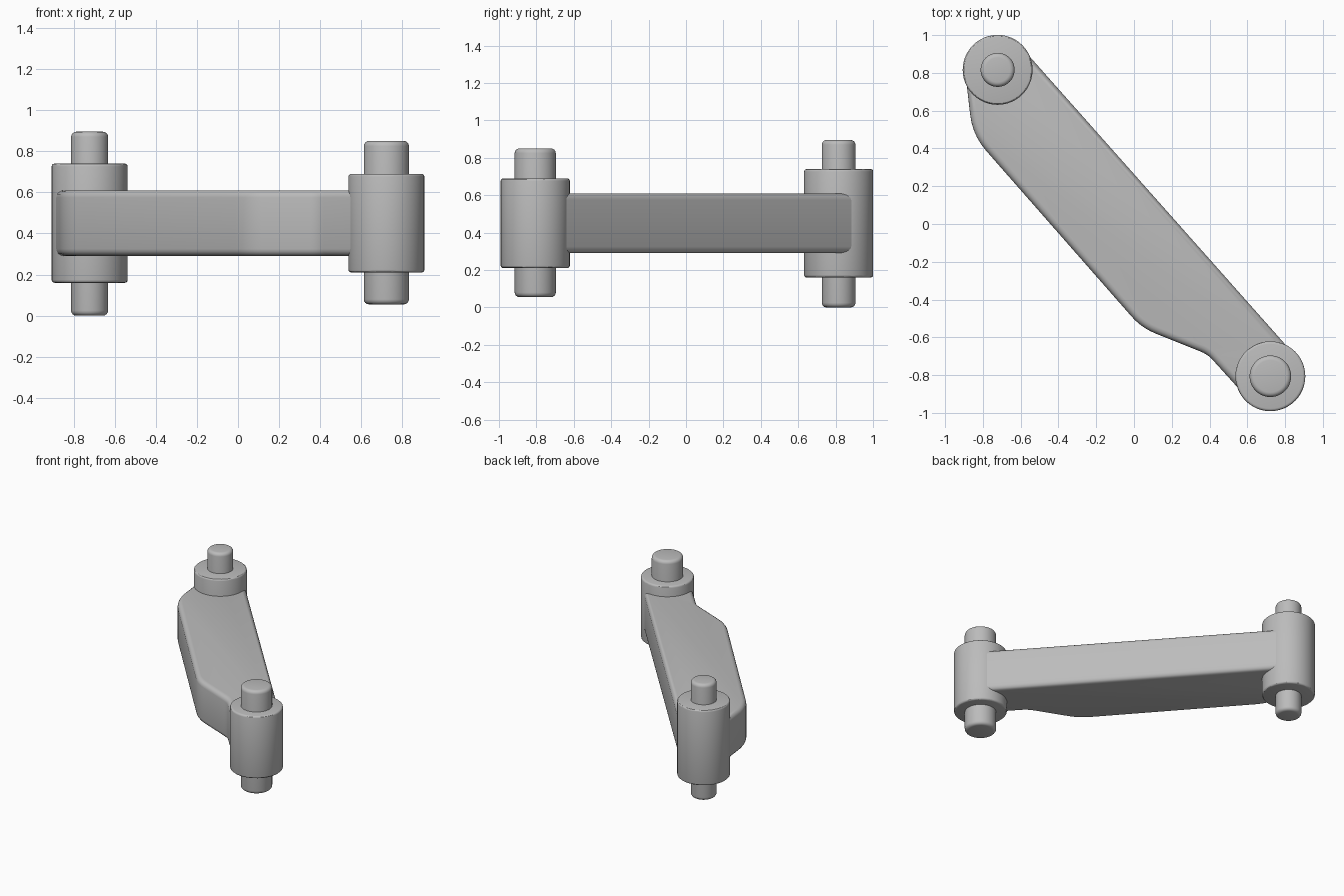
import bpy
import bmesh
import math
from mathutils import Vector

cube = bpy.data.objects.get("Cube")
if cube:
    bpy.data.objects.remove(cube, do_unlink=True)

GREY = (0.5, 0.5, 0.5, 1.0)
metal = bpy.data.materials.new("plain grey metal")
metal.use_nodes = True
metal.diffuse_color = GREY
metal.node_tree.nodes["Principled BSDF"].inputs["Base Color"].default_value = GREY


def prism(name, outline, z0, z1, bevel, segments=4):
    """Extrude a closed outline and round its top and bottom rims."""
    bm = bmesh.new()
    base = bm.faces.new([bm.verts.new((x, y, z0)) for x, y in outline])
    extruded = bmesh.ops.extrude_face_region(bm, geom=[base], use_keep_orig=True)
    for item in extruded["geom"]:
        if isinstance(item, bmesh.types.BMVert):
            item.co.z = z1
    bmesh.ops.recalc_face_normals(bm, faces=bm.faces)
    rims = [e for e in bm.edges if abs(e.verts[0].co.z - e.verts[1].co.z) < 1e-5]
    bmesh.ops.bevel(bm, geom=rims, offset=bevel, segments=segments,
                    profile=0.5, affect='EDGES', clamp_overlap=True)
    bmesh.ops.recalc_face_normals(bm, faces=bm.faces)
    mesh = bpy.data.meshes.new(name)
    bm.to_mesh(mesh)
    bm.free()
    obj = bpy.data.objects.new(name, mesh)
    bpy.context.collection.objects.link(obj)
    mesh.materials.append(metal)
    bpy.ops.object.select_all(action='DESELECT')
    obj.select_set(True)
    bpy.context.view_layer.objects.active = obj
    bpy.ops.object.shade_smooth_by_angle(angle=math.radians(30))
    return obj


def circle(centre, radius, count=48):
    return [(centre[0] + radius * math.cos(2 * math.pi * i / count),
             centre[1] + radius * math.sin(2 * math.pi * i / count))
            for i in range(count)]


def rounded(points, steps=5):
    """Replace corners that have a trim length with a smooth curve."""
    result = []
    for i, (x, y, trim) in enumerate(points):
        corner = Vector((x, y))
        if not trim:
            result.append(corner)
            continue
        before = Vector(points[i - 1][:2])
        after = Vector(points[(i + 1) % len(points)][:2])
        a = corner + (before - corner).normalized() * trim
        b = corner + (after - corner).normalized() * trim
        for k in range(steps + 1):
            t = k / steps
            result.append(a * (1 - t) ** 2 + corner * 2 * t * (1 - t) + b * t * t)
    return result


# Bosses and the pins passing through them
REAR, FRONT = (-0.722, 0.816), (0.722, -0.806)
prism("rear_boss", circle(REAR, 0.185), 0.16, 0.74, 0.014, 3)
prism("rear_pin", circle(REAR, 0.09), 0.0, 0.895, 0.025)
prism("front_boss", circle(FRONT, 0.185), 0.21, 0.69, 0.014, 3)
prism("front_pin", circle(FRONT, 0.11), 0.055, 0.85, 0.025)

# Diagonal arm, with its ends buried in the bosses: x, y, corner trim
arm = [(-0.56, 0.895, 0), (-0.72, 0.86, 0), (-0.887, 0.75, 0),
       (-0.855, 0.47, 0.11), (0.04, -0.55, 0.08), (0.39, -0.69, 0.04),
       (0.58, -0.90, 0), (0.72, -0.84, 0), (0.825, -0.665, 0)]
prism("arm", rounded(arm), 0.29, 0.61, 0.035)
